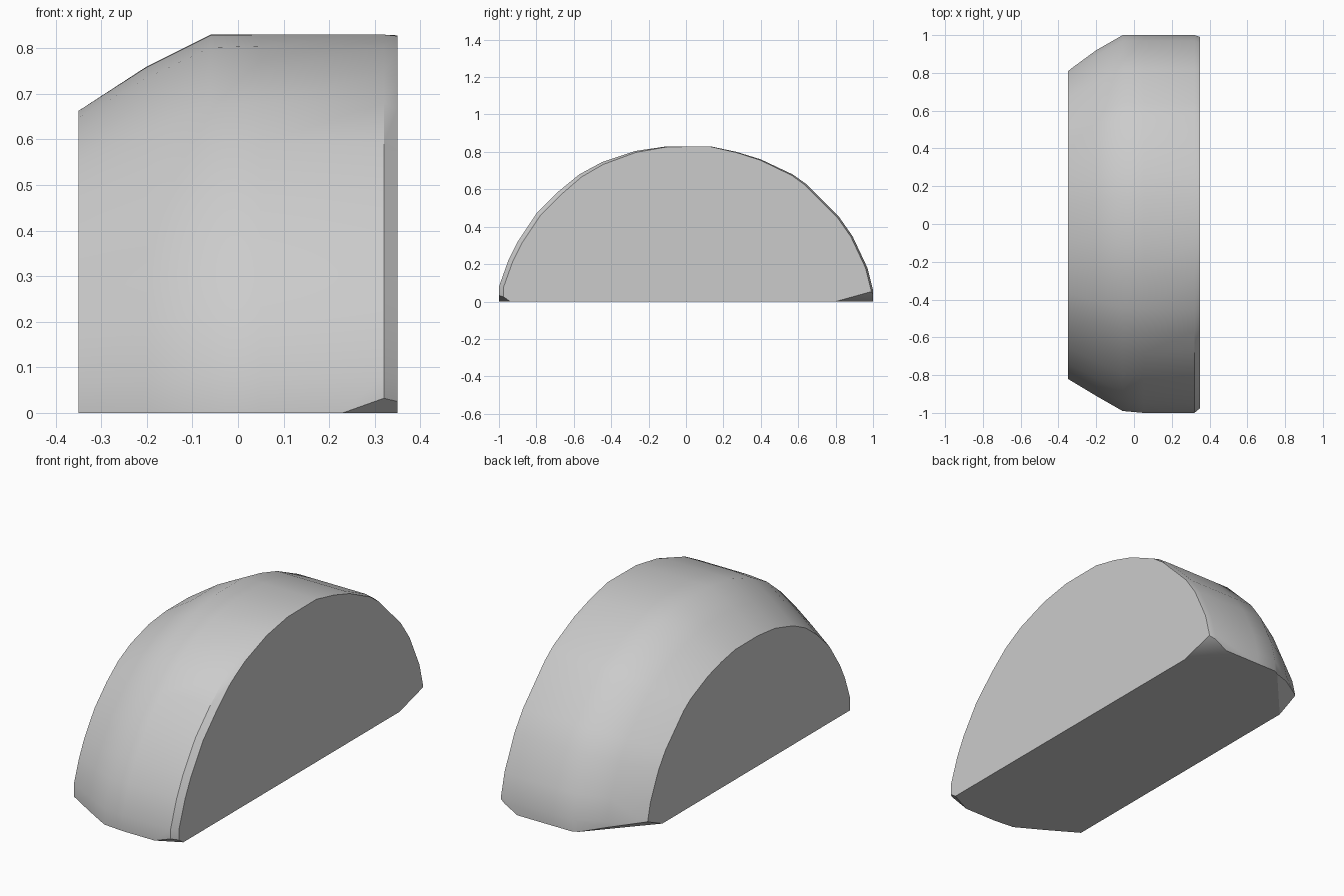
import bpy
import bmesh
from math import radians
from mathutils import Vector

cube = bpy.data.objects.get("Cube")
if cube:
    bpy.data.objects.remove(cube, do_unlink=True)

# Plain stone colour
stone = bpy.data.materials.new("grey_stone")
stone.use_nodes = True
grey = (0.6, 0.6, 0.6, 1)
stone.diffuse_color = grey
stone.node_tree.nodes["Principled BSDF"].inputs["Base Color"].default_value = grey

# Arch outline (y, z), from the front foot over the crown to the back foot
ARCH = [(-1, 0), (-1, .08), (-.95, .22), (-.9, .32), (-.8, .47), (-.68, .59),
        (-.57, .68), (-.45, .745), (-.27, .805), (-.1, .83), (.13, .83),
        (.27, .8), (.4, .76), (.57, .68), (.64, .63), (.82, .45),
        (.89, .35), (.97, .18), (1, .06), (1, 0)]

# Sections across the thickness: x, and scale at front, crown and back
SECTIONS = [(-.35, .82, .795, .81), (-.2, .91, .915, .92),
            (-.06, .99, 1, 1), (.05, 1, 1, 1), (.32, 1, 1, 1),
            (.35, .975, 1, .99)]


def section(bm, x, front, crown, back):
    ring = []
    for y, z in ARCH:
        side = front if y < 0 else back
        blend = min(1, abs(y) / .7)
        s = crown + (side - crown) * blend
        ring.append(bm.verts.new((x, y * s, z * s)))
    return ring


def chip(bm, a, b, c):
    """Cut a corner off along the plane through three points."""
    a, b, c = Vector(a), Vector(b), Vector(c)
    normal = (b - a).cross(c - a).normalized()
    if normal.dot(a - Vector((0, 0, .3))) < 0:
        normal.negate()
    cut = bmesh.ops.bisect_plane(
        bm, geom=bm.verts[:] + bm.edges[:] + bm.faces[:], dist=1e-5,
        plane_co=a, plane_no=normal, clear_outer=True)
    edges = [e for e in cut["geom_cut"]
             if isinstance(e, bmesh.types.BMEdge) and e.is_boundary]
    bmesh.ops.holes_fill(bm, edges=edges, sides=0)


# Half-round stone: loft the sections, close both sides and the base
bm = bmesh.new()
rings = [section(bm, *s) for s in SECTIONS]
for near, far in zip(rings, rings[1:]):
    for i in range(len(ARCH) - 1):
        bm.faces.new((near[i], near[i + 1], far[i + 1], far[i]))
bm.faces.new(rings[0])
bm.faces.new(rings[-1])
bm.faces.new([r[0] for r in rings] + [r[-1] for r in reversed(rings)])

# Chipped lower corners
chip(bm, (.35, .8, 0), (.35, .98, .05), (.25, 1, 0))
chip(bm, (-.35, .69, 0), (-.35, .8, .05), (-.1, .97, 0))
chip(bm, (.23, -1, 0), (.3, -1, .025), (.35, -.94, 0))
bmesh.ops.recalc_face_normals(bm, faces=bm.faces[:])

mesh = bpy.data.meshes.new("half_round_stone")
bm.to_mesh(mesh)
bm.free()
mesh.materials.append(stone)
rock = bpy.data.objects.new("half_round_stone", mesh)
bpy.context.collection.objects.link(rock)

# Soft rim with crisp flat sides
bpy.ops.object.select_all(action="DESELECT")
rock.select_set(True)
bpy.context.view_layer.objects.active = rock
bpy.ops.object.shade_smooth_by_angle(angle=radians(32))
